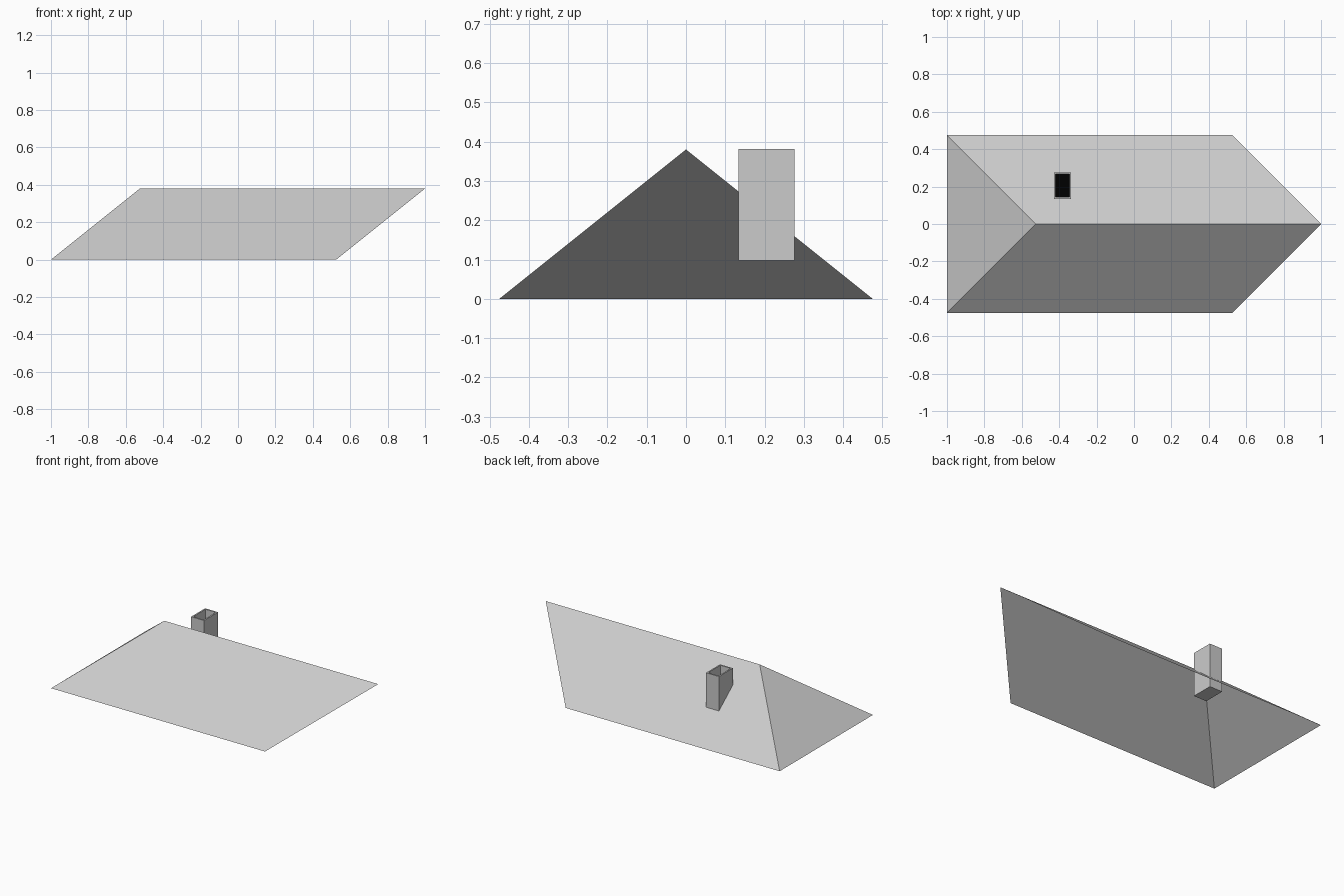
import bpy, bmesh

if "Cube" in bpy.data.objects:
    bpy.data.objects.remove(bpy.data.objects["Cube"])


def material(name, value):
    m = bpy.data.materials.new(name)
    m.diffuse_color = (value, value, value, 1)
    m.use_nodes = True
    m.node_tree.nodes["Principled BSDF"].inputs["Base Color"].default_value = m.diffuse_color
    return m


def make_object(name, bm, mats):
    me = bpy.data.meshes.new(name)
    bm.to_mesh(me)
    bm.free()
    for m in mats:
        me.materials.append(m)
    ob = bpy.data.objects.new(name, me)
    bpy.context.collection.objects.link(ob)
    return ob


grey = material("light grey", 0.6)
black = material("soot black", 0.0)

# Roof: open thin shell, two slanted slopes and one hip end
HALF, H = 0.475, 0.38
bm = bmesh.new()
ridge_hip = bm.verts.new((-0.525, 0, H))
ridge_tip = bm.verts.new((1, 0, H))
front_l, back_l = (bm.verts.new((-1, s * HALF, 0)) for s in (-1, 1))
front_r, back_r = (bm.verts.new((0.525, s * HALF, 0)) for s in (-1, 1))
bm.faces.new((front_l, front_r, ridge_tip, ridge_hip))
bm.faces.new((back_r, back_l, ridge_hip, ridge_tip))
bm.faces.new((back_l, front_l, ridge_hip))
make_object("roof", bm, [grey])

# Chimney: box with a hollowed top and a dark flue floor
bm = bmesh.new()
bmesh.ops.create_cube(bm, size=1)
for v in bm.verts:
    v.co.x = -0.382 + v.co.x * 0.092
    v.co.y = 0.205 + v.co.y * 0.142
    v.co.z = 0.239 + v.co.z * 0.284
top = max(bm.faces, key=lambda f: f.calc_center_median().z)
bmesh.ops.inset_region(bm, faces=[top], thickness=0.013)
floor = bmesh.ops.extrude_discrete_faces(bm, faces=[top])["faces"][0]
for v in floor.verts:
    v.co.z = 0.28
floor.material_index = 1
make_object("chimney", bm, [grey, black])
